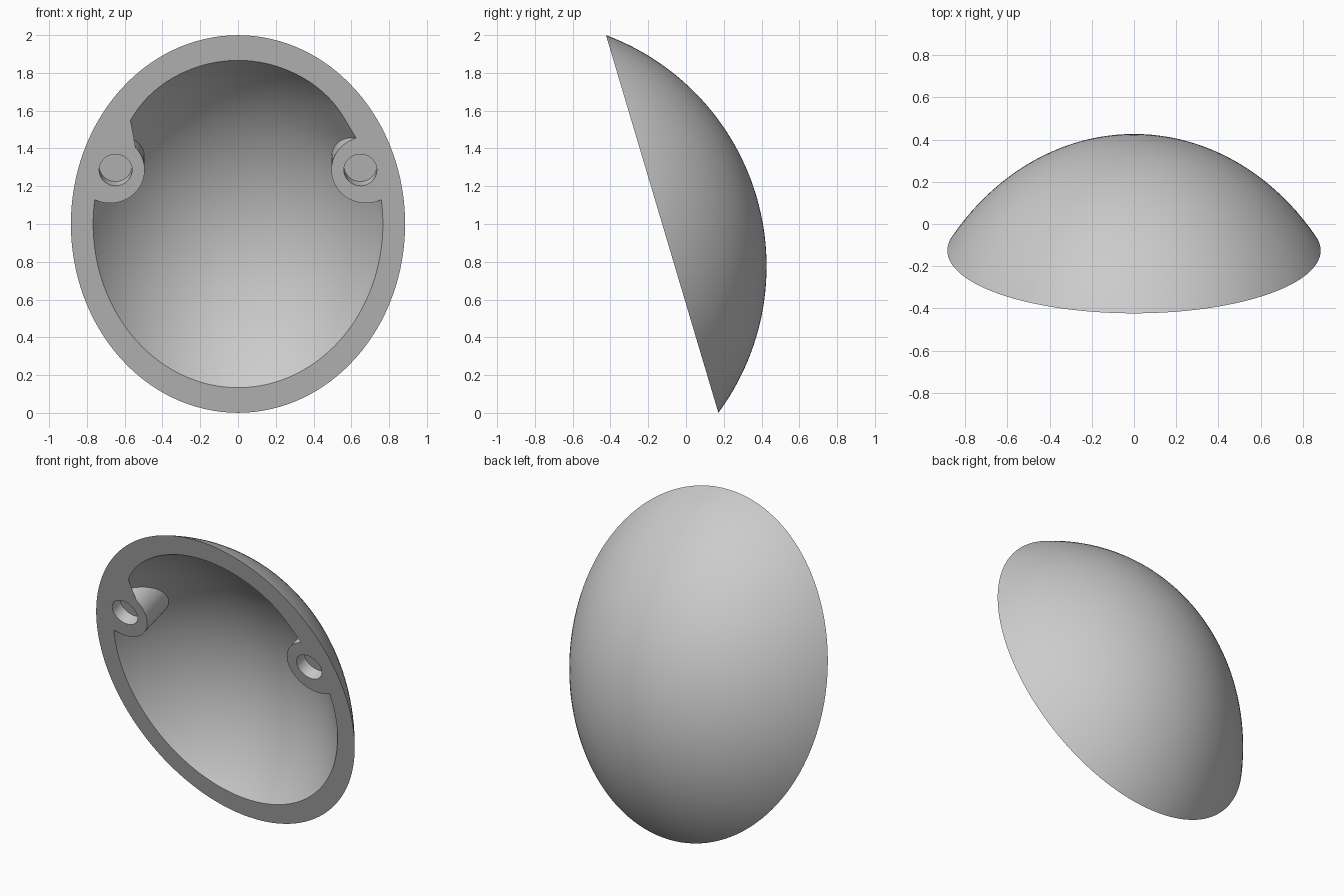
import bpy, bmesh, math
from mathutils import Matrix, Vector

cube = bpy.data.objects.get("Cube")
if cube:
    bpy.data.objects.remove(cube, do_unlink=True)

# Sizes, in a frame whose z = 0 is the tilted rim plane and whose +z is the shell's back
OUTER_R, WALL, SINK, NARROW = 1.306, 0.108, 0.786, 0.8485
BOSS_X, BOSS_Y, BOSS_R = 0.677, 0.298, 0.183
HOLE_X, HOLE_R, HOLE_DEPTH = 0.648, 0.087, 0.08

# Tilted frame: y runs up the rim, z is the rim's back-facing normal
up = Vector((0, -0.595, 2.0)).normalized()
back = Vector((0, 2.0, 0.595)).normalized()
side = up.cross(back)
tilt = Matrix((side, up, back)).transposed().to_4x4()
tilt.translation = (0, -0.126, 1.0)

grey = bpy.data.materials.new("plain grey")
grey.use_nodes = True
colour = (0.6, 0.6, 0.6, 1)
grey.diffuse_color = colour
grey.node_tree.nodes["Principled BSDF"].inputs["Base Color"].default_value = colour


def add_object(name, bm):
    mesh = bpy.data.meshes.new(name)
    bmesh.ops.recalc_face_normals(bm, faces=bm.faces[:])
    bm.to_mesh(mesh)
    bm.free()
    obj = bpy.data.objects.new(name, mesh)
    bpy.context.collection.objects.link(obj)
    obj.matrix_world = tilt
    mesh.materials.append(grey)
    return obj


def dome(name, radius, floor):
    """Closed cap of a narrowed sphere, cut flat at z = floor."""
    bm = bmesh.new()
    bmesh.ops.create_uvsphere(bm, u_segments=128, v_segments=96, radius=radius)
    bmesh.ops.transform(bm, verts=bm.verts[:], matrix=Matrix.Translation((0, 0, -SINK))
                        @ Matrix.Diagonal((NARROW, 1, 1, 1)))
    cut = bmesh.ops.bisect_plane(bm, geom=bm.verts[:] + bm.edges[:] + bm.faces[:],
                                 plane_co=(0, 0, floor), plane_no=(0, 0, 1), clear_inner=True)
    rim = [g for g in cut["geom_cut"] if isinstance(g, bmesh.types.BMEdge)]
    bmesh.ops.edgeloop_fill(bm, edges=rim)
    return add_object(name, bm)


def peg(name, x, y, radius, low, high):
    bm = bmesh.new()
    bmesh.ops.create_cone(bm, cap_ends=True, segments=64, radius1=radius, radius2=radius,
                          depth=high - low,
                          matrix=Matrix.Translation((x, y, (low + high) / 2)))
    return add_object(name, bm)


def subtract(target, cutter):
    bpy.context.view_layer.update()
    mod = target.modifiers.new("cut", 'BOOLEAN')
    mod.operation, mod.solver, mod.object = 'DIFFERENCE', 'EXACT', cutter
    with bpy.context.temp_override(object=target, active_object=target):
        bpy.ops.object.modifier_apply(modifier=mod.name)
    bpy.data.objects.remove(cutter, do_unlink=True)


shell = dome("shell", OUTER_R, 0)
cavity = dome("cavity_cutter", OUTER_R - WALL, -0.03)

# The wall thickens a little beside the upper rim, above the bosses
for v in cavity.data.vertices:
    near_rim = max(0, 1 - max(v.co.z, 0) / 0.3)
    v.co.x *= 1 - 0.045 * near_rim * math.exp(-((v.co.y - 0.52) / 0.17) ** 2)

# Round bosses are left standing in the cavity, each with a blind hole
for s in (-1, 1):
    subtract(cavity, peg("boss_cutter", s * BOSS_X, BOSS_Y, BOSS_R, -0.2, 0.7))
subtract(shell, cavity)
for s in (-1, 1):
    subtract(shell, peg("hole_cutter", s * HOLE_X, BOSS_Y, HOLE_R, -0.1, HOLE_DEPTH))

# Smooth curved walls, crisp rim
bpy.ops.object.select_all(action='DESELECT')
shell.select_set(True)
bpy.context.view_layer.objects.active = shell
bpy.ops.object.shade_smooth_by_angle(angle=math.radians(30))
